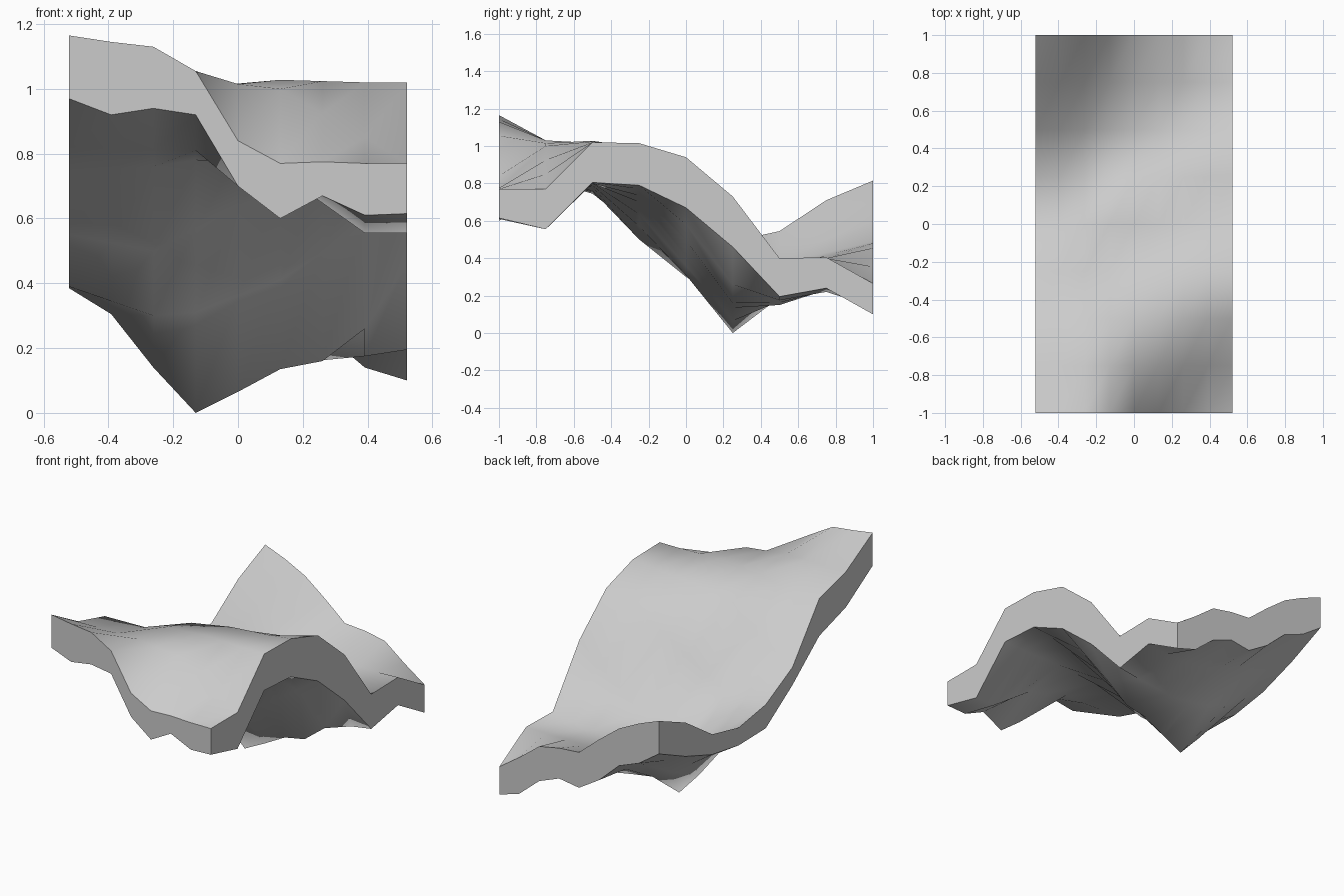
import bpy, bmesh

if "Cube" in bpy.data.objects:
    bpy.data.objects.remove(bpy.data.objects["Cube"])

N = 9
HALF_X, HALF_Y = 0.522, 1.0
KEYS = [0, 2, 3, 5, 7, 8]      # grid columns at which the inner profiles are given

# Cross-section heights, front to back (some rows are given in full)
TOP = [
    [1.165, 1.145, 1.13, 1.055, .84, .77, .775, .77, .77],
    [1.03, 1.03, 1.03, 1.0, .85, .77],
    [.965, .97, 1.005, 1.028, 1.02, 1.02],
    [.655, .80, .935, .98, 1.0, 1.015],
    [.53, .54, .60, .77, .89, .94],
    [.49, .34, .29, .41, .61, .73],
    [.545, .38, .34, .35, .375, .40],
    [.71, .50, .43, .40, .40, .405],
    [.815, .765, .70, .60, .49, .48, .455, .355, .265],
]
BOTTOM = [
    [.97, .92, .94, .92, .70, .60, .67, .61, .615],
    [.82, .81, .81, .74, .555, .555],
    [.745, .76, .78, .80, .80, .805],
    [.55, .50, .57, .70, .77, .79],
    [.39, .30, .31, .41, .58, .67],
    [.385, .305, .14, .0, .065, .135, .16, .26, .46],
    [.425, .25, .19, .15, .175, .195],
    [.51, .39, .33, .23, .22, .24],
    [.62, .53, .48, .36, .28, .30, .25, .14, .10],
]


def expand(row):
    """Fill in the columns between the key columns."""
    if len(row) == N:
        return row
    out = []
    for i in range(N):
        k = max(j for j in range(len(KEYS) - 1) if KEYS[j] <= i)
        t = (i - KEYS[k]) / (KEYS[k + 1] - KEYS[k])
        out.append(row[k] + (row[k + 1] - row[k]) * t)
    return out


bm = bmesh.new()


def sheet(rows, flip):
    """Make one undulating smooth grid surface and return its vertices."""
    grid = []
    for j, row in enumerate(rows):
        y = -HALF_Y + 2 * HALF_Y * j / (N - 1)
        grid.append([bm.verts.new((-HALF_X + 2 * HALF_X * i / (N - 1), y, z))
                     for i, z in enumerate(expand(row))])
    for j in range(N - 1):
        for i in range(N - 1):
            q = [grid[j][i], grid[j][i + 1], grid[j + 1][i + 1], grid[j + 1][i]]
            bm.faces.new(q[::-1] if flip else q).smooth = True
    return grid


def rim(grid):
    """Border vertices in anticlockwise order."""
    return (grid[0][:-1] + [r[-1] for r in grid[:-1]]
            + grid[-1][:0:-1] + [r[0] for r in grid[:0:-1]])


# Upper and lower surfaces joined by flat upright walls with a crisp border
upper, lower = rim(sheet(TOP, False)), rim(sheet(BOTTOM, True))
for k in range(len(upper)):
    n = (k + 1) % len(upper)
    wall = bm.faces.new((lower[k], lower[n], upper[n], upper[k]))
    for edge in wall.edges:
        edge.smooth = False
bmesh.ops.recalc_face_normals(bm, faces=bm.faces)

mesh = bpy.data.meshes.new("terrain_slab")
bm.to_mesh(mesh)
bm.free()
slab = bpy.data.objects.new("terrain_slab", mesh)
bpy.context.collection.objects.link(slab)
